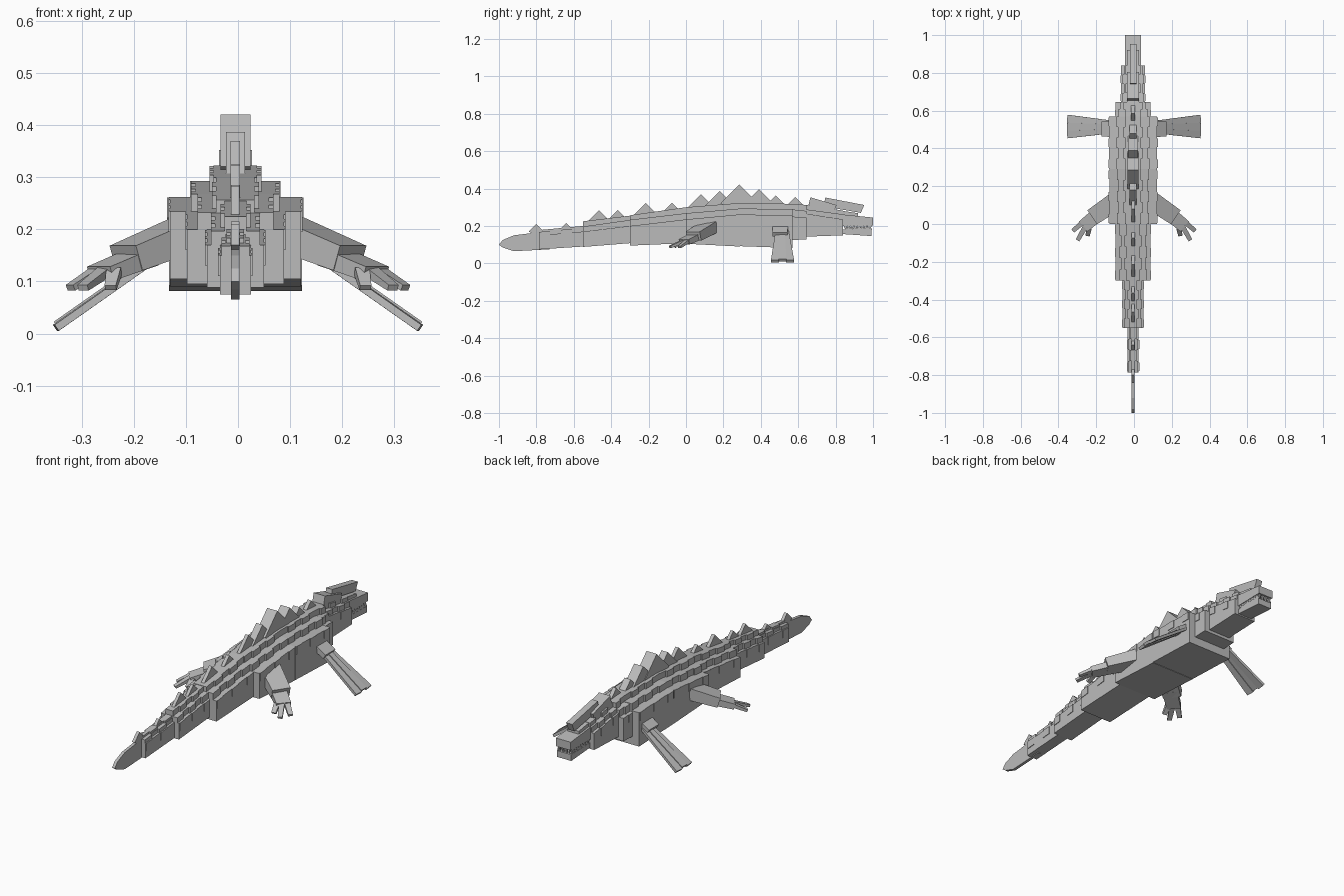
import bpy, bmesh, math
from mathutils import Vector, Matrix

cube = bpy.data.objects.get("Cube")
if cube:
    bpy.data.objects.remove(cube)

grey = bpy.data.materials.new("stone grey")
grey.use_nodes = True
grey.diffuse_color = (0.5, 0.5, 0.5, 1)
grey.node_tree.nodes["Principled BSDF"].inputs["Base Color"].default_value = (0.5, 0.5, 0.5, 1)

CX = -0.005  # the spine sits slightly off centre


def finish(name, bm):
    bmesh.ops.recalc_face_normals(bm, faces=bm.faces)
    mesh = bpy.data.meshes.new(name)
    bm.to_mesh(mesh)
    bm.free()
    mesh.materials.append(grey)
    obj = bpy.data.objects.new(name, mesh)
    bpy.context.collection.objects.link(obj)
    return obj


def prism(bm, profile, half, x=CX):
    """Extrude a side outline of (y, z) points across x."""
    left = [bm.verts.new((x - half, y, z)) for y, z in profile]
    right = [bm.verts.new((x + half, y, z)) for y, z in profile]
    bm.faces.new(left)
    bm.faces.new(right[::-1])
    n = len(profile)
    for i in range(n):
        j = (i + 1) % n
        bm.faces.new((left[i], right[i], right[j], left[j]))


def slab(bm, y0, y1, low, high, half, x=CX):
    """Block with sloping bottom and top; low and high are (z at y0, z at y1)."""
    prism(bm, [(y0, low[0]), (y1, low[1]), (y1, high[1]), (y0, high[0])], half, x)


def limb(bm, p, q, w0, w1, t0, t1):
    """Tapered block from p to q, w wide along the ground and t thick."""
    p, q = Vector(p), Vector(q)
    d = (q - p).normalized()
    side = d.cross(Vector((0, 0, 1))).normalized()
    up = side.cross(d)
    rings = []
    for c, w, t in ((p, w0, t0), (q, w1, t1)):
        rings.append([bm.verts.new(c + side * a * w / 2 + up * b * t / 2)
                      for a, b in ((-1, -1), (1, -1), (1, 1), (-1, 1))])
    a, b = rings
    bm.faces.new(a)
    bm.faces.new(b[::-1])
    for i in range(4):
        j = (i + 1) % 4
        bm.faces.new((a[i], a[j], b[j], b[i]))


def mix(pair, t):
    return pair[0] + (pair[1] - pair[0]) * t


# Trunk sections: name, y range, bottom, then (half width, top heights) per tier
sections = [
    ("tail_end", -0.785, -0.55, (0.075, 0.09),
     [(0.030, (0.15, 0.17)), (0.022, (0.168, 0.19)), (0.012, (0.178, 0.2))]),
    ("tail_middle", -0.55, -0.30, (0.088, 0.108),
     [(0.055, (0.17, 0.20)), (0.042, (0.197, 0.232)), (0.024, (0.225, 0.255))]),
    ("tail_base", -0.30, 0.0, (0.095, 0.108),
     [(0.093, (0.20, 0.235)), (0.068, (0.233, 0.268)), (0.04, (0.257, 0.3))]),
    ("belly", 0.0, 0.29, (0.105, 0.09),
     [(0.126, (0.235, 0.262)), (0.08, (0.268, 0.293)), (0.045, (0.3, 0.323))]),
    ("chest", 0.29, 0.57, (0.092, 0.082),
     [(0.128, (0.262, 0.255)), (0.082, (0.293, 0.29)), (0.045, (0.323, 0.318))]),
    ("neck", 0.57, 0.645, (0.125, 0.128),
     [(0.092, (0.25, 0.245)), (0.072, (0.288, 0.28)), (0.045, (0.318, 0.312))]),
    ("head", 0.645, 0.84, (0.143, 0.15),
     [(0.063, (0.265, 0.235)), (0.052, (0.288, 0.262)), (0.035, (0.312, 0.282))]),
]
for name, y0, y1, low, tiers in sections:
    bm = bmesh.new()
    slab(bm, y0, y1, low, tiers[0][1], tiers[0][0])
    finish(name, bm)
    # Stepped back armour, broken into staggered scutes
    bm = bmesh.new()
    count = max(2, round((y1 - y0) / 0.055))
    for level in (1, 2):
        half, top = tiers[level]
        base = tiers[level - 1][1]
        for i in range(count):
            a, b = i / count, (i + 1) / count
            bump = 0.005 if (i + level) % 2 else -0.003
            slab(bm, mix((y0, y1), a), mix((y0, y1), b),
                 (mix(base, a) - 0.015, mix(base, b) - 0.015),
                 (mix(top, a), mix(top, b)), half + bump)
    finish(name + "_scutes", bm)
    # Thin flank plates below the main edge
    bm = bmesh.new()
    half, top = tiers[0]
    for side in (-1, 1):
        for i in range(0, count, 2):
            a, b = (i + 0.1) / count, (i + 0.9) / count
            slab(bm, mix((y0, y1), a), mix((y0, y1), b),
                 (mix(top, a) - 0.04, mix(top, b) - 0.04),
                 (mix(top, a), mix(top, b)), 0.002, CX + side * (half + 0.001))
    finish(name + "_flank_plates", bm)

# Vertical tail fin
bm = bmesh.new()
prism(bm, [(-1, 0.1), (-0.98, 0.085), (-0.92, 0.065), (-0.73, 0.075), (-0.73, 0.165),
           (-0.8, 0.165), (-0.92, 0.15), (-0.98, 0.125)], 0.008)
finish("tail_fin", bm)

# Diamond spikes along the spine: y, peak height, radius, half width
bm = bmesh.new()
for y, peak, r, half in [
        (-0.8, 0.21, 0.04, 0.008), (-0.64, 0.215, 0.045, 0.008),
        (-0.465, 0.283, 0.06, 0.008), (-0.365, 0.285, 0.055, 0.008),
        (-0.215, 0.323, 0.07, 0.009), (-0.075, 0.325, 0.06, 0.009),
        (0.08, 0.37, 0.08, 0.009), (0.18, 0.387, 0.08, 0.018),
        (0.285, 0.421, 0.1, 0.029), (0.39, 0.397, 0.085, 0.026),
        (0.48, 0.362, 0.065, 0.018), (0.585, 0.355, 0.055, 0.01)]:
    z = peak - r
    prism(bm, [(y - r, z), (y, z - r * 0.6), (y + r, z), (y, peak)], half)
finish("back_spikes", bm)

# Sloping crest slabs on the head
bm = bmesh.new()
prism(bm, [(0.655, 0.312), (0.79, 0.27), (0.805, 0.312), (0.665, 0.353)], 0.032)
prism(bm, [(0.735, 0.305), (0.935, 0.27), (0.953, 0.312), (0.745, 0.352)], 0.017)
finish("head_crest", bm)

# Snout, lower jaw and teeth
bm = bmesh.new()
slab(bm, 0.83, 1.0, (0.2, 0.203), (0.262, 0.245), 0.042)
slab(bm, 0.83, 0.92, (0.22, 0.22), (0.282, 0.268), 0.032)
finish("snout", bm)
bm = bmesh.new()
slab(bm, 0.82, 0.993, (0.158, 0.146), (0.182, 0.178), 0.04)
finish("lower_jaw", bm)
bm = bmesh.new()
for i in range(8):
    y = 0.852 + i * 0.018
    for side in (-1, 1):
        x = CX + side * 0.036
        prism(bm, [(y, 0.176), (y + 0.009, 0.202), (y - 0.009, 0.202)], 0.003, x)
        prism(bm, [(y, 0.178), (y + 0.018, 0.178), (y + 0.009, 0.196)], 0.003, x)
for i in range(4):
    prism(bm, [(0.985, 0.176), (0.993, 0.202), (0.98, 0.202)], 0.005, CX + (i - 1.5) * 0.02)
finish("teeth", bm)


def mirrored(name, bm):
    """Make the left part and its mirror image on the right."""
    other = bm.copy()
    bmesh.ops.transform(other, matrix=Matrix.Scale(-1, 4, (1, 0, 0)), verts=other.verts)
    finish("left_" + name, bm)
    finish("right_" + name, other)


# Splayed flippers beside the chest, each a fan of three overlapping blades
bm = bmesh.new()
limb(bm, (0.09, 0.503, 0.2), (0.165, 0.503, 0.155), 0.085, 0.08, 0.03, 0.025)
mirrored("flipper_shoulder", bm)
bm = bmesh.new()
for i, (root, tip) in enumerate([(0.493, 0.475), (0.515, 0.515), (0.535, 0.557)]):
    lift = (i % 2) * 0.006
    limb(bm, (0.12, root, 0.172 + lift), (0.35, tip, 0.011 + lift), 0.026, 0.042, 0.014, 0.014)
mirrored("flipper", bm)

# Thick limbs near the tail with forearm and clawed fingers
bm = bmesh.new()
limb(bm, (0.09, 0.125, 0.195), (0.215, 0.04, 0.145), 0.1, 0.09, 0.06, 0.05)
mirrored("upper_leg", bm)
bm = bmesh.new()
limb(bm, (0.18, 0.06, 0.148), (0.265, -0.01, 0.115), 0.075, 0.07, 0.035, 0.028)
mirrored("lower_leg", bm)
bm = bmesh.new()
for start, end in [((0.27, 0.01), (0.322, -0.035)), ((0.255, -0.01), (0.298, -0.085)),
                   ((0.238, -0.022), (0.245, -0.06))]:
    limb(bm, (*start, 0.12), (*end, 0.088), 0.028, 0.022, 0.018, 0.012)
mirrored("claws", bm)
